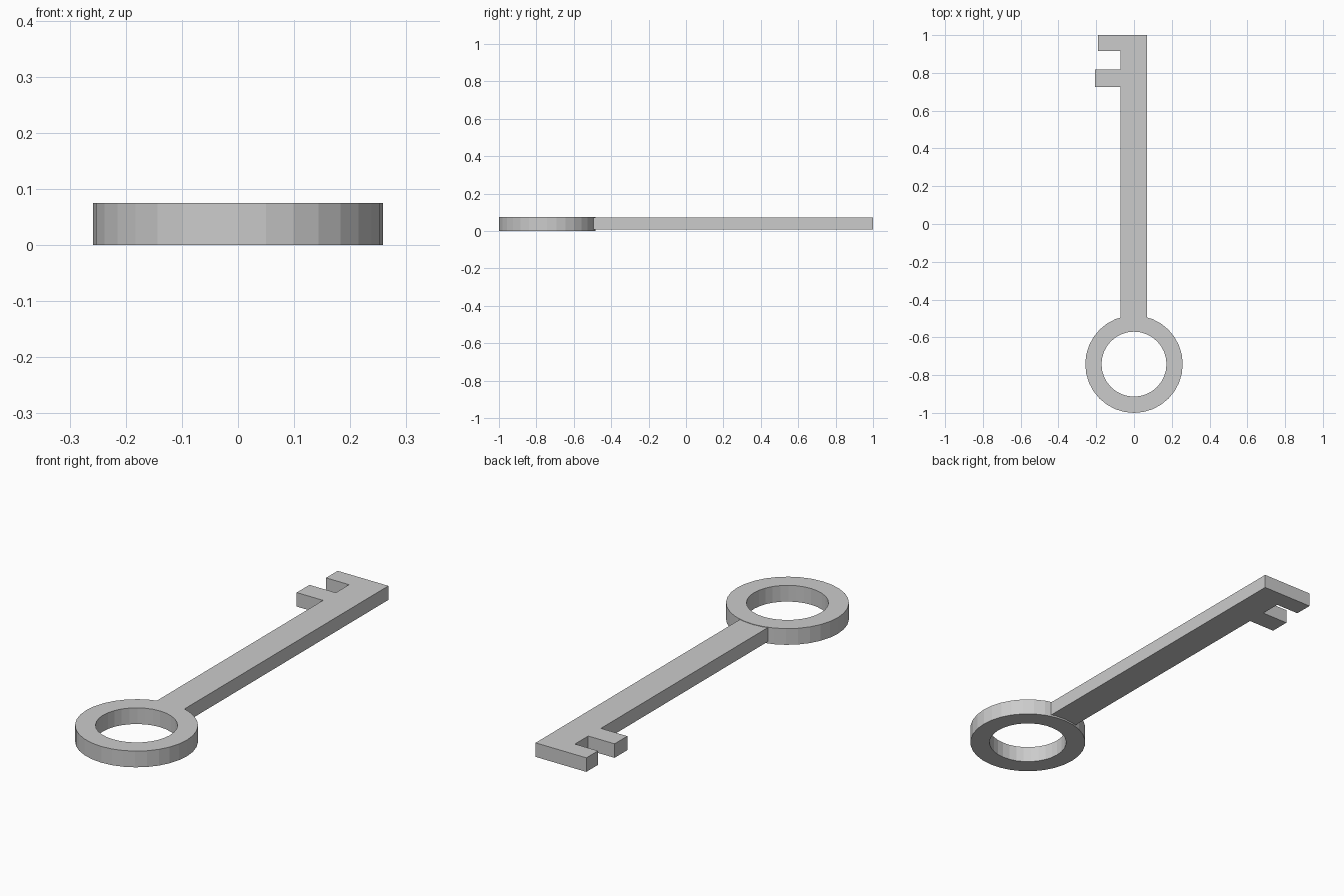
import bpy, bmesh
from math import sin, cos, pi

if "Cube" in bpy.data.objects:
    bpy.data.objects.remove(bpy.data.objects["Cube"])


def make_object(name, bm):
    bmesh.ops.recalc_face_normals(bm, faces=bm.faces)
    mesh = bpy.data.meshes.new(name)
    bm.to_mesh(mesh)
    bm.free()
    obj = bpy.data.objects.new(name, mesh)
    bpy.context.collection.objects.link(obj)
    return obj


def ring(name, cy, r_out, r_in, z0, z1, n):
    bm = bmesh.new()
    section = [(r_out, z0), (r_out, z1), (r_in, z1), (r_in, z0)]
    loops = [[bm.verts.new((r * sin(2 * pi * i / n), cy + r * cos(2 * pi * i / n), z))
              for r, z in section] for i in range(n)]
    for i in range(n):
        a, b = loops[i], loops[(i + 1) % n]
        for k in range(4):
            m = (k + 1) % 4
            bm.faces.new((a[k], a[m], b[m], b[k]))
    return make_object(name, bm)


def extruded_profile(name, points, z0, z1):
    bm = bmesh.new()
    face = bm.faces.new([bm.verts.new((x, y, z0)) for x, y in points])
    result = bmesh.ops.extrude_face_region(bm, geom=[face], use_keep_orig=True)
    top = [g for g in result["geom"] if isinstance(g, bmesh.types.BMVert)]
    bmesh.ops.translate(bm, verts=top, vec=(0, 0, z1 - z0))
    return make_object(name, bm)


# Round handle, 32 flat sides
ring("handle_ring", -0.742, 0.258, 0.172, 0.0, 0.075, 32)

# Shaft with two teeth, slightly thinner than the ring and sunk into it
extruded_profile("shaft_and_teeth", [
    (-0.072, -0.53), (0.07, -0.53), (0.07, 1.0),
    (-0.19, 1.0), (-0.19, 0.915), (-0.072, 0.915),
    (-0.072, 0.818), (-0.207, 0.818), (-0.207, 0.725), (-0.072, 0.725),
], 0.008, 0.073)
